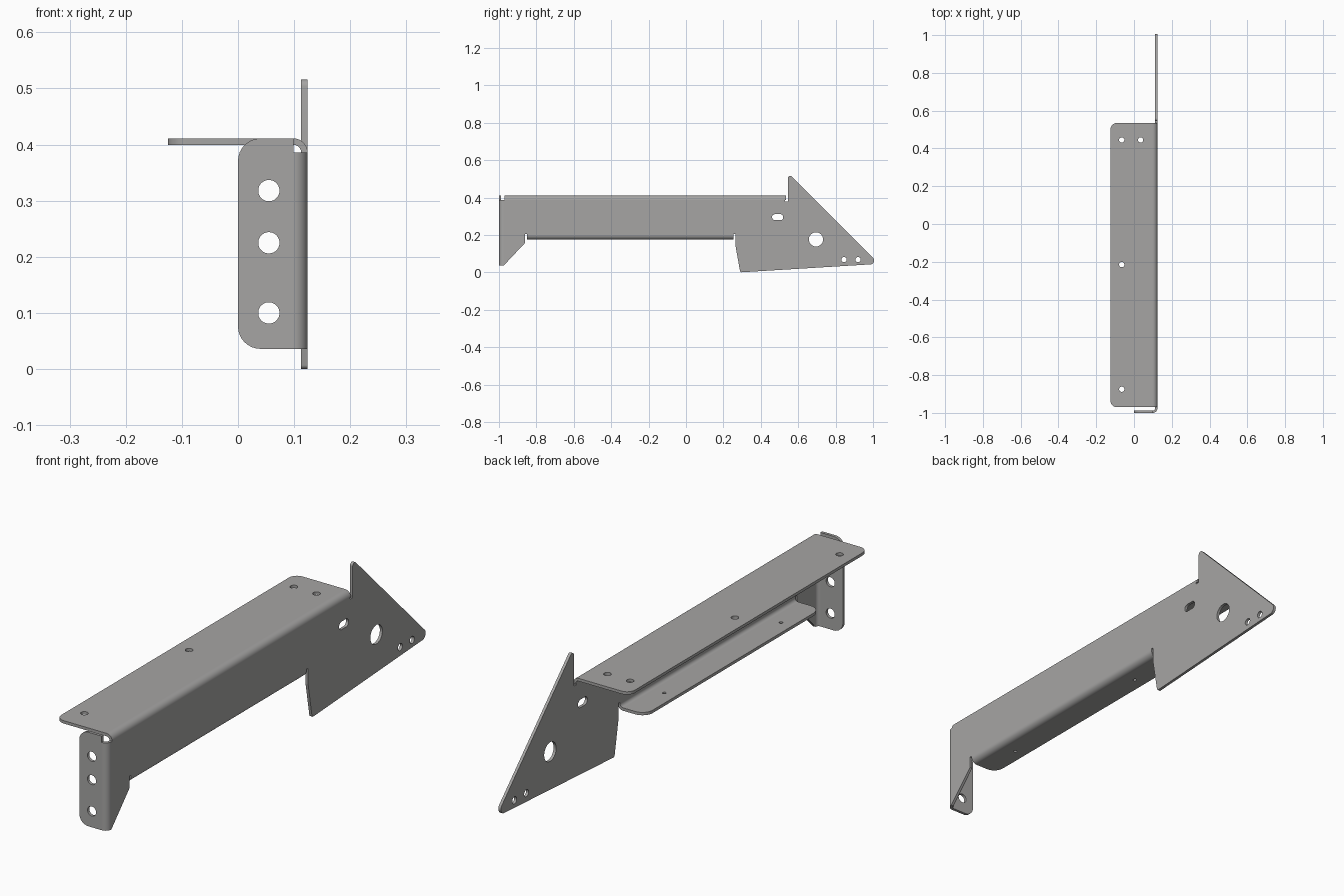
import bpy, bmesh, math
from mathutils import Matrix, Vector

if "Cube" in bpy.data.objects:
    bpy.data.objects.remove(bpy.data.objects["Cube"])

T = 0.0115           # sheet thickness
RO = 0.025           # outer bend radius
RI = RO - T
XB, XO = 0.099, 0.124  # bend line and outer face of the web

steel = bpy.data.materials.new("grey_steel")
steel.diffuse_color = (0.38, 0.375, 0.37, 1)
steel.use_nodes = True
steel.node_tree.nodes["Principled BSDF"].inputs["Base Color"].default_value = steel.diffuse_color


def frame(u, v, w, origin):
    """Matrix that maps sheet axes u, v and normal w into the world."""
    m = Matrix((u, v, w)).transposed().to_4x4()
    m.translation = origin
    return m


def fillet(corners, steps=8):
    """Round each (u, v, radius) corner of a closed outline."""
    out = []
    for i, (u, v, r) in enumerate(corners):
        p = Vector((u, v))
        if r == 0:
            out.append(p)
            continue
        a = (Vector(corners[i - 1][:2]) - p).normalized()
        b = (Vector(corners[(i + 1) % len(corners)][:2]) - p).normalized()
        half = a.angle(b) / 2
        c = p + (a + b).normalized() * r / math.sin(half)
        s = p + a * r / math.tan(half) - c
        e = p + b * r / math.tan(half) - c
        turn = math.atan2(s.x * e.y - s.y * e.x, s.dot(e))
        for k in range(steps + 1):
            t = turn * k / steps
            out.append(c + Vector((s.x * math.cos(t) - s.y * math.sin(t),
                                   s.x * math.sin(t) + s.y * math.cos(t))))
    return out


def hole(u, v, r, stretch=0, n=32):
    """Round hole, or a slot when stretched along u."""
    pts = []
    for k in range(n):
        a = 2 * math.pi * (k + 0.5) / n
        shift = math.copysign(stretch, math.cos(a))
        pts.append(Vector((u + r * math.cos(a) + shift, v + r * math.sin(a))))
    return pts


def extrude(name, loops, depth, matrix):
    """Fill outline and holes, and extrude by depth centred on the sheet."""
    cu = bpy.data.curves.new(name, 'CURVE')
    cu.dimensions = '2D'
    cu.fill_mode = 'BOTH'
    cu.extrude = depth / 2
    for pts in loops:
        s = cu.splines.new('POLY')
        s.points.add(len(pts) - 1)
        for q, p in zip(s.points, pts):
            q.co = (p.x, p.y, 0, 1)
        s.use_cyclic_u = True
    tmp = bpy.data.objects.new(name + "_curve", cu)
    bpy.context.collection.objects.link(tmp)
    dg = bpy.context.evaluated_depsgraph_get()
    me = bpy.data.meshes.new_from_object(tmp.evaluated_get(dg))
    bpy.data.objects.remove(tmp)
    bm = bmesh.new()
    bm.from_mesh(me)
    bm.transform(matrix)
    bmesh.ops.remove_doubles(bm, verts=bm.verts, dist=1e-5)
    bmesh.ops.recalc_face_normals(bm, faces=bm.faces)
    bm.to_mesh(me)
    bm.free()
    me.materials.clear()
    me.materials.append(steel)
    ob = bpy.data.objects.new(name, me)
    bpy.context.collection.objects.link(ob)
    bpy.ops.object.select_all(action='DESELECT')
    ob.select_set(True)
    bpy.context.view_layer.objects.active = ob
    bpy.ops.object.shade_smooth_by_angle(angle=math.radians(30))


def bend(name, length, matrix, n=10):
    """Quarter-round bend in the first quadrant of the sheet axes."""
    arc = [Vector((math.cos(a), math.sin(a)))
           for a in (math.pi / 2 * k / n for k in range(n + 1))]
    extrude(name, [[p * RO for p in arc] + [p * RI for p in reversed(arc)]],
            length, matrix)


X, Y, Z = Vector((1, 0, 0)), Vector((0, 1, 0)), Vector((0, 0, 1))

# Upright web with pointed tail and front gusset
web = fillet([(-0.975, 0.036, 0), (-0.975, 0.386, 0), (0.53, 0.386, 0),
              (0.53, 0.38, 0), (0.545, 0.38, 0), (0.545, 0.533, 0.012),
              (1.015, 0.063, 0.022), (0.993, 0.043, 0.012),
              (0.29, 0.0, 0.008), (0.265, 0.14, 0.02), (0.265, 0.205, 0),
              (0.255, 0.205, 0), (0.255, 0.2, 0), (-0.85, 0.2, 0),
              (-0.85, 0.205, 0), (-0.86, 0.205, 0), (-0.86, 0.158, 0),
              (-0.982 + 0.005, 0.036, 0)])
extrude("web_plate", [web, hole(0.49, 0.295, 0.016, 0.014),
                      hole(0.695, 0.176, 0.038), hole(0.845, 0.068, 0.014),
                      hole(0.92, 0.068, 0.014)],
        T, frame(Y, Z, X, (XO - T / 2, 0, 0)))

# Top flange
top = fillet([(XB, -0.97, 0), (XB, 0.535, 0),
              (-0.125, 0.535, 0.035), (-0.125, -0.97, 0.035)])
extrude("top_flange", [top] + [hole(x, y, 0.014) for x, y in
        ((-0.065, 0.445), (0.035, 0.445), (-0.065, -0.215), (-0.065, -0.875))],
        T, frame(X, Y, Z, (0, 0, 0.411 - T / 2)))
bend("top_bend", 1.505, frame(X, Z, -Y, (XB, -0.2175, 0.386)))

# Front flange
front = fillet([(XB, 0.036, 0), (XB, 0.411, 0),
                (0, 0.411, 0.04), (0, 0.036, 0.04)])
extrude("front_flange", [front] + [hole(0.055, z, 0.019)
        for z in (0.318, 0.225, 0.1)],
        T, frame(X, Z, -Y, (0, -1 + T / 2, 0)))
bend("front_bend", 0.35, frame(X, -Y, -Z, (XB, -0.975, 0.211)))

# Lower flange
lower = fillet([(XB, -0.85, 0), (XB, 0.255, 0),
                (0, 0.255, 0.045), (0, -0.85, 0.045)])
extrude("lower_flange", [lower, hole(0.05, 0.065, 0.007),
                         hole(0.05, -0.67, 0.007)],
        T, frame(X, Y, Z, (0, 0, 0.175 + T / 2)))
bend("lower_bend", 1.105, frame(X, -Z, Y, (XB, -0.2975, 0.2)))
